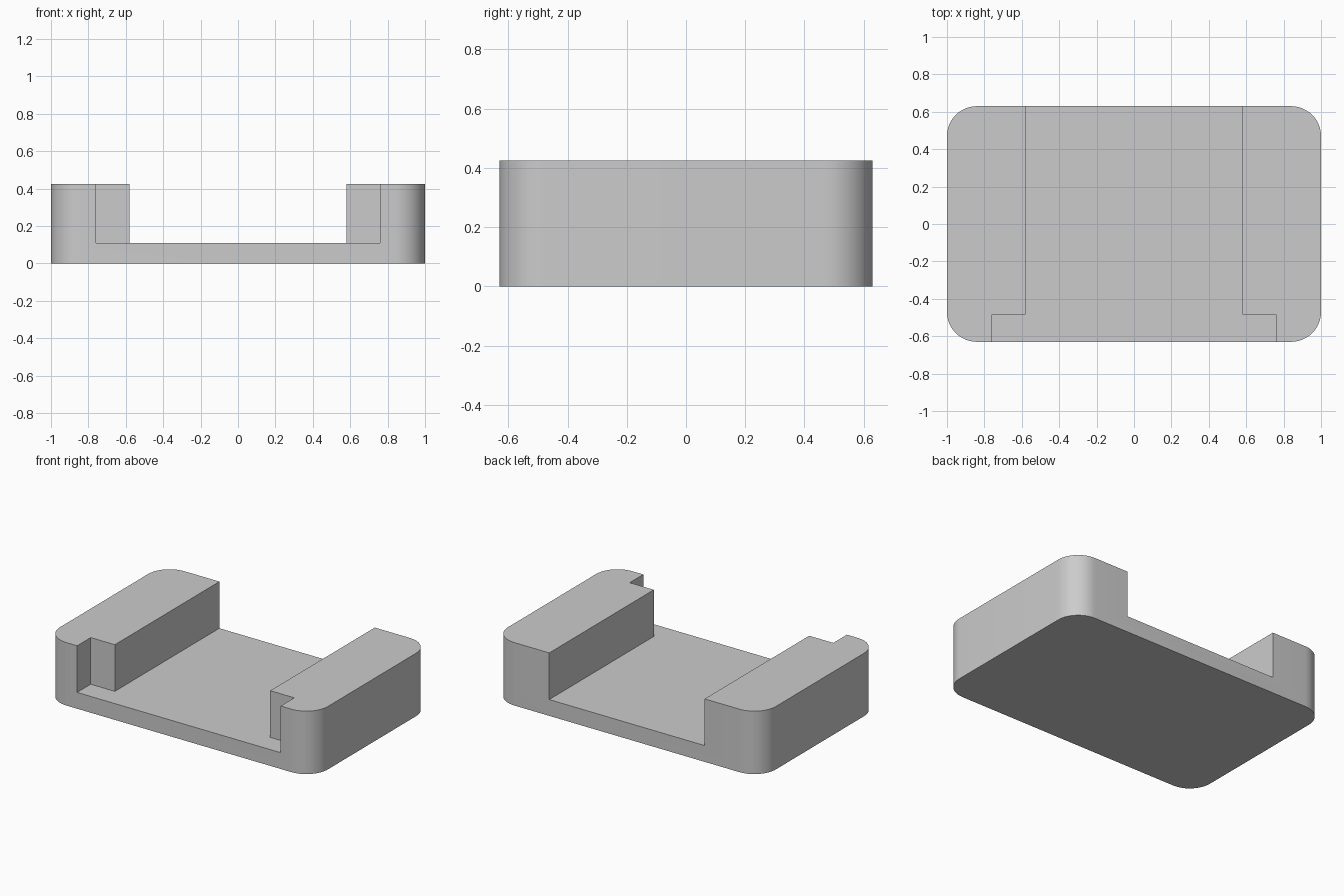
import bpy, bmesh
from math import cos, sin, pi

cube = bpy.data.objects.get("Cube")
if cube:
    bpy.data.objects.remove(cube, do_unlink=True)

W, D, H = 1.0, 0.63, 0.425      # half width, half depth, height
RADIUS, FLOOR = 0.16, 0.11
SLOT, MOUTH, STEP_Y = 0.58, 0.76, -0.485

grey = bpy.data.materials.new("plain grey")
grey.use_nodes = True
grey.diffuse_color = (0.6, 0.6, 0.6, 1)
grey.node_tree.nodes["Principled BSDF"].inputs["Base Color"].default_value = (0.6, 0.6, 0.6, 1)


def prism(name, outline, z0, z1):
    """Extrude a counter-clockwise outline upwards."""
    bm = bmesh.new()
    face = bm.faces.new([bm.verts.new((x, y, z0)) for x, y in outline])
    top = bmesh.ops.extrude_face_region(bm, geom=[face])["geom"]
    verts = [v for v in top if isinstance(v, bmesh.types.BMVert)]
    bmesh.ops.translate(bm, verts=verts, vec=(0, 0, z1 - z0))
    bmesh.ops.recalc_face_normals(bm, faces=bm.faces)
    mesh = bpy.data.meshes.new(name)
    bm.to_mesh(mesh)
    bm.free()
    mesh.materials.append(grey)
    obj = bpy.data.objects.new(name, mesh)
    bpy.context.collection.objects.link(obj)
    return obj


# Rounded block
outline = []
STEPS = 12
for i, (sx, sy) in enumerate([(1, 1), (-1, 1), (-1, -1), (1, -1)]):
    for k in range(STEPS + 1):
        a = (i + k / STEPS) * pi / 2
        outline.append((sx * (W - RADIUS) + RADIUS * cos(a),
                        sy * (D - RADIUS) + RADIUS * sin(a)))
tray = prism("cradle_body", outline, 0, H)

# Channel through the block, wider at the front mouth
half = [(MOUTH, -1), (MOUTH, STEP_Y), (SLOT, STEP_Y), (SLOT, 1)]
channel = half + [(-x, y) for x, y in reversed(half)]
cutter = prism("channel_cutter", channel, FLOOR, 1)
cutter.hide_render = True

# Cut the channel and keep the result as plain mesh
cut = tray.modifiers.new("channel", "BOOLEAN")
cut.operation = "DIFFERENCE"
cut.solver = "EXACT"
cut.object = cutter
bpy.ops.object.select_all(action="DESELECT")
tray.select_set(True)
bpy.context.view_layer.objects.active = tray
bpy.ops.object.modifier_apply(modifier=cut.name)
bpy.data.objects.remove(cutter, do_unlink=True)

# Smooth corners, crisp edges
bpy.ops.object.shade_smooth_by_angle(angle=pi / 6)
